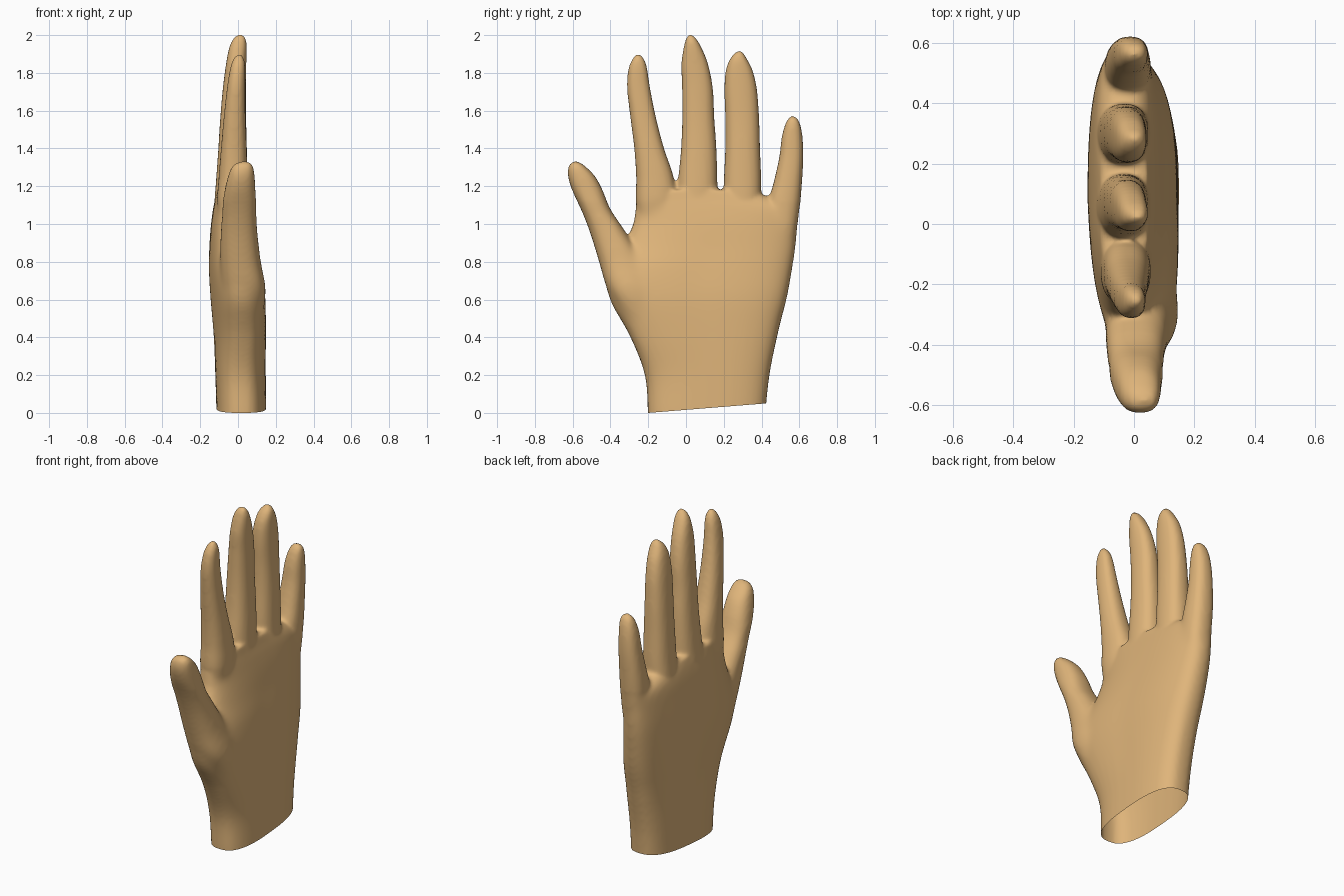
import bpy, bmesh, math
from mathutils import Vector

SIDES, STEPS = 40, 6

# Slices: (height, y low, y high, x low, x high, x shift at the thumb edge)
PALM = [
    (-0.15, -0.197, 0.402, -0.112, 0.148, 0),
    (0.00, -0.202, 0.420, -0.114, 0.149, 0),
    (0.20, -0.218, 0.442, -0.120, 0.147, 0),
    (0.40, -0.294, 0.482, -0.128, 0.145, 0.015),
    (0.60, -0.405, 0.534, -0.145, 0.140, 0.025),
    (0.75, -0.420, 0.562, -0.154, 0.122, 0.025),
    (0.88, -0.335, 0.582, -0.152, 0.100, 0.01),
    (1.00, -0.280, 0.592, -0.143, 0.083, 0),
    (1.08, -0.268, 0.592, -0.132, 0.068, 0),
    (1.13, -0.250, 0.480, -0.122, 0.056, 0),
    (1.18, -0.220, 0.320, -0.110, 0.046, 0)]
THUMB = [
    (0.50, -0.325, -0.14, -0.060, 0.130),
    (0.65, -0.415, -0.17, -0.085, 0.148),
    (0.80, -0.462, -0.22, -0.095, 0.122),
    (0.95, -0.508, -0.315, -0.092, 0.104),
    (1.08, -0.558, -0.400, -0.084, 0.098),
    (1.18, -0.603, -0.442, -0.070, 0.092),
    (1.25, -0.624, -0.480, -0.053, 0.088),
    (1.295, -0.624, -0.522, -0.036, 0.082),
    (1.32, -0.612, -0.553, -0.012, 0.070),
    (1.331, -0.594, -0.576, 0.015, 0.050)]
INDEX = [
    (0.92, -0.235, -0.05, -0.085, 0.030),
    (1.10, -0.264, -0.045, -0.110, 0.054),
    (1.25, -0.264, -0.066, -0.102, 0.052),
    (1.40, -0.274, -0.116, -0.090, 0.046),
    (1.56, -0.294, -0.158, -0.076, 0.040),
    (1.72, -0.312, -0.190, -0.058, 0.038),
    (1.82, -0.305, -0.205, -0.042, 0.038),
    (1.87, -0.286, -0.220, -0.026, 0.033),
    (1.895, -0.268, -0.240, -0.008, 0.020),
    (1.902, -0.258, -0.248, 0.000, 0.010)]
MIDDLE = [
    (0.95, -0.030, 0.150, -0.120, 0.050),
    (1.10, -0.045, 0.163, -0.125, 0.054),
    (1.22, -0.042, 0.166, -0.117, 0.050),
    (1.40, -0.026, 0.161, -0.104, 0.044),
    (1.56, -0.020, 0.150, -0.094, 0.040),
    (1.72, -0.021, 0.142, -0.080, 0.041),
    (1.85, -0.024, 0.116, -0.063, 0.044),
    (1.94, -0.011, 0.079, -0.045, 0.046),
    (1.985, 0.002, 0.051, -0.022, 0.040),
    (2.005, 0.017, 0.029, 0.003, 0.020)]
RING = [
    (0.95, 0.210, 0.370, -0.120, 0.050),
    (1.10, 0.202, 0.394, -0.122, 0.053),
    (1.22, 0.200, 0.398, -0.114, 0.050),
    (1.40, 0.208, 0.392, -0.104, 0.046),
    (1.56, 0.208, 0.387, -0.094, 0.042),
    (1.71, 0.203, 0.376, -0.080, 0.042),
    (1.81, 0.210, 0.354, -0.064, 0.042),
    (1.87, 0.231, 0.325, -0.047, 0.040),
    (1.905, 0.258, 0.304, -0.025, 0.028),
    (1.918, 0.279, 0.291, -0.005, 0.010)]
LITTLE = [
    (0.80, 0.430, 0.550, -0.060, 0.035),
    (0.97, 0.430, 0.588, -0.092, 0.056),
    (1.10, 0.432, 0.604, -0.097, 0.056),
    (1.22, 0.464, 0.614, -0.090, 0.052),
    (1.35, 0.493, 0.621, -0.076, 0.048),
    (1.46, 0.507, 0.617, -0.062, 0.046),
    (1.53, 0.526, 0.604, -0.044, 0.043),
    (1.56, 0.544, 0.588, -0.026, 0.032),
    (1.573, 0.559, 0.571, -0.002, 0.010)]


def smooth_rows(rows):
    """Catmull-Rom interpolation between slices."""
    pts = [rows[0]] + rows + [rows[-1]]
    out = []
    for i in range(1, len(pts) - 2):
        for s in range(STEPS):
            t = s / STEPS
            out.append([0.5 * (2 * b + (c - a) * t + (2 * a - 5 * b + 4 * c - d) * t * t
                               + (3 * b - a - 3 * c + d) * t ** 3)
                        for a, b, c, d in zip(*pts[i - 1:i + 3])])
    return out + [list(rows[-1])]


def loft(bm, rows, power):
    """Closed tube through rounded-box slices."""
    rings = []
    for z, y0, y1, x0, x1, *rest in smooth_rows(rows):
        shift = rest[0] if rest else 0
        ring = []
        for k in range(SIDES):
            a = 2 * math.pi * k / SIDES
            c, s = math.cos(a), math.sin(a)
            u = math.copysign(abs(c) ** (2 / power), c)
            v = math.copysign(abs(s) ** (2 / power), s)
            x = (x0 + x1) / 2 + u * (x1 - x0) / 2 + shift * max(0, -v)
            ring.append(bm.verts.new((x, (y0 + y1) / 2 + v * (y1 - y0) / 2, z)))
        rings.append(ring)
    for lo, hi in zip(rings, rings[1:]):
        for k in range(SIDES):
            n = (k + 1) % SIDES
            bm.faces.new((lo[k], lo[n], hi[n], hi[k]))
    bm.faces.new(rings[0][::-1])
    bm.faces.new(rings[-1])


def bake(ob):
    """Replace the mesh by its modified result."""
    graph = bpy.context.evaluated_depsgraph_get()
    result = bpy.data.meshes.new_from_object(ob.evaluated_get(graph))
    ob.modifiers.clear()
    ob.data = result
    return result


def soften(ob, count, group=""):
    mod = ob.modifiers.new("soften", 'SMOOTH')
    mod.factor, mod.iterations, mod.vertex_group = 0.5, count, group


def clamp(v):
    return max(0.0, min(1.0, v))


# Palm, thumb and fingers as overlapping tubes
bm = bmesh.new()
loft(bm, PALM, 2.7)
for digit in (THUMB, INDEX, MIDDLE, RING, LITTLE):
    loft(bm, digit, 2.4)
mesh = bpy.data.meshes.new("hand")
bm.to_mesh(mesh)
bm.free()
hand = bpy.data.objects.new("hand", mesh)
bpy.context.collection.objects.link(hand)

# Fuse into one skin
fuse = hand.modifiers.new("fuse", 'REMESH')
fuse.mode = 'VOXEL'
fuse.voxel_size = 0.011
soften(hand, 7)
skin = bake(hand)

# Blend the roots of the digits into the palm, sparing the thumb web
blend = hand.vertex_groups.new(name="blend")
for v in skin.vertices:
    x, y, z = v.co
    w = clamp((z - 0.4) / 0.1) * clamp((1.12 - z) / 0.08)
    w *= clamp((math.hypot(y + 0.30, z - 0.97) - 0.07) / 0.08)
    if w > 0:
        blend.add([v.index], w, 'REPLACE')
soften(hand, 50, "blend")
skin = bake(hand)

# Slanted open wrist
bm = bmesh.new()
bm.from_mesh(skin)
bmesh.ops.bisect_plane(bm, geom=bm.verts[:] + bm.edges[:] + bm.faces[:],
                       plane_co=Vector((0, -0.2, 0)), plane_no=Vector((0, -0.05, 0.62)),
                       clear_inner=True)
for f in bm.faces:
    f.smooth = True
bm.to_mesh(skin)
bm.free()

# Skin colour
mat = bpy.data.materials.new("tan_skin")
mat.diffuse_color = (0.74, 0.46, 0.195, 1)
skin.materials.clear()
skin.materials.append(mat)
